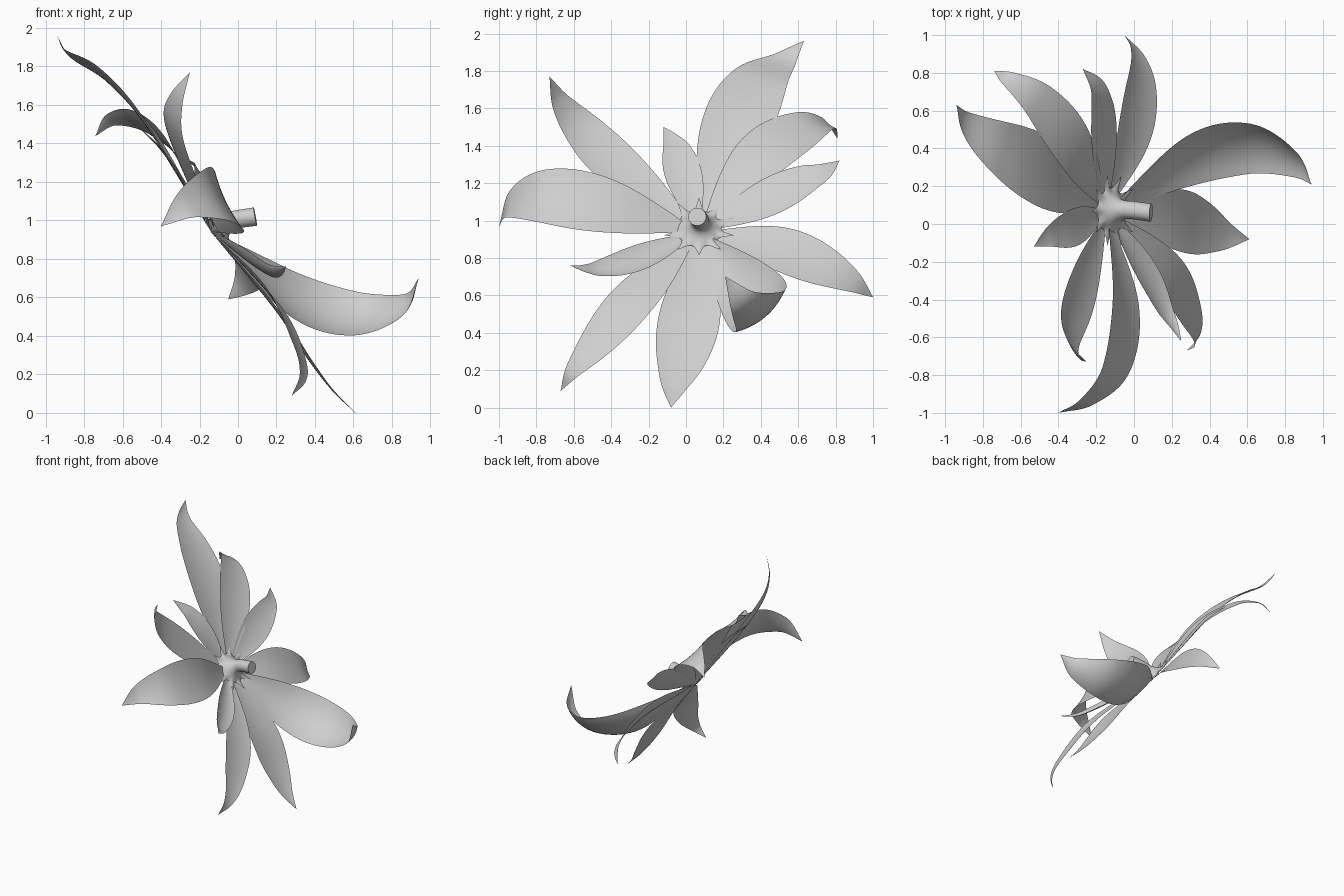
import bpy, bmesh, math
from mathutils import Vector

if "Cube" in bpy.data.objects:
    bpy.data.objects.remove(bpy.data.objects["Cube"])

grey = bpy.data.materials.new("soft_grey")
grey.use_nodes = True
grey.diffuse_color = (0.62, 0.62, 0.62, 1)
grey.node_tree.nodes["Principled BSDF"].inputs["Base Color"].default_value = (0.62, 0.62, 0.62, 1)

CENTRE = Vector((-0.14, 0.07, 0.94))
FACING = Vector((0.79, 0, 0.61)).normalized()


def finish(name, bm):
    mesh = bpy.data.meshes.new(name)
    bm.to_mesh(mesh)
    bm.free()
    obj = bpy.data.objects.new(name, mesh)
    bpy.context.collection.objects.link(obj)
    mesh.materials.append(grey)
    bpy.ops.object.select_all(action='DESELECT')
    obj.select_set(True)
    bpy.context.view_layer.objects.active = obj
    bpy.ops.object.shade_smooth_by_angle(angle=math.radians(50))


def smooth_path(points, steps):
    """Catmull-Rom curve through the points."""
    pts = [2 * points[0] - points[1]] + points + [2 * points[-1] - points[-2]]
    path = []
    for a, b, c, d in zip(pts, pts[1:], pts[2:], pts[3:]):
        for k in range(steps):
            t = k / steps
            path.append(0.5 * (2 * b + (c - a) * t + (2 * a - 5 * b + 4 * c - d) * t ** 2
                               + (3 * b - 3 * c + d - a) * t ** 3))
    return path + [points[-1]]


def petal(name, mid, late, near, tip, half_width, cup=0.05, facing=FACING):
    facing = Vector(facing).normalized()
    path = smooth_path([CENTRE] + [Vector(p) for p in (mid, late, near, tip)], 10)
    dist = [0]
    for a, b in zip(path, path[1:]):
        dist.append(dist[-1] + (b - a).length)
    # one crosswise direction per petal keeps the curled tips untwisted
    crosswise = facing.cross(path[-1] - path[0]).normalized()
    bm = bmesh.new()
    rows, across = [], 10
    for i, p in enumerate(path):
        t = dist[i] / dist[-1]
        tangent = (path[min(i + 1, len(path) - 1)] - path[max(i - 1, 0)]).normalized()
        side = (crosswise - tangent * crosswise.dot(tangent)).normalized()
        up = tangent.cross(side)
        w = half_width * max(math.sin(math.pi * t ** 1.08), 0.004)
        # edges rise toward the facing side, the midrib sinks
        rows.append([bm.verts.new(p + side * w * u + up * w * cup * (2 * u * u - 1))
                     for u in (2 * j / across - 1 for j in range(across + 1))])
    for r, s in zip(rows, rows[1:]):
        for j in range(across):
            bm.faces.new((r[j + 1], r[j], s[j], s[j + 1]))
    bmesh.ops.recalc_face_normals(bm, faces=bm.faces)
    bm.normal_update()
    if sum(f.normal.dot(facing) for f in bm.faces) < 0:
        bmesh.ops.reverse_faces(bm, faces=bm.faces)
    finish(name, bm)


# Petals, clockwise from the top as seen from the stem side
petal("petal_top", (-0.46, 0.26, 1.48), (-0.69, 0.39, 1.74), (-0.88, 0.53, 1.86),
      (-0.94, 0.63, 1.96), 0.19)
petal("petal_top_curled", (-0.31, 0.39, 1.33), (-0.5, 0.64, 1.5), (-0.65, 0.76, 1.52),
      (-0.74, 0.81, 1.44), 0.155)
petal("petal_back_upper", (-0.16, 0.42, 1.11), (-0.175, 0.62, 1.21), (-0.2, 0.73, 1.26),
      (-0.27, 0.82, 1.32), 0.12)
petal("petal_back_lower", (-0.01, 0.46, 0.86), (0.04, 0.74, 0.75), (0.02, 0.9, 0.67),
      (-0.05, 1.0, 0.59), 0.15)
petal("petal_outward_curled", (0.26, 0.34, 0.61), (0.6, 0.41, 0.5), (0.86, 0.32, 0.55),
      (0.94, 0.21, 0.7), 0.195, 0.12, (0.28, -0.56, 0.64))
petal("petal_bottom", (0.19, 0.03, 0.55), (0.37, -0.02, 0.28), (0.49, -0.06, 0.12),
      (0.61, -0.08, 0.0), 0.165)
petal("petal_front_bottom", (0.18, -0.26, 0.6), (0.31, -0.49, 0.33), (0.335, -0.61, 0.19),
      (0.28, -0.67, 0.09), 0.125)
petal("petal_front_small", (0.07, -0.27, 0.79), (0.16, -0.45, 0.74), (0.21, -0.54, 0.74),
      (0.25, -0.62, 0.76), 0.085, 0.12)
petal("petal_front", (-0.05, -0.4, 1.07), (-0.1, -0.76, 1.13), (-0.25, -0.94, 1.09),
      (-0.4, -1.0, 0.97), 0.175, 0.05, (0.9, 0, 0.44))
petal("petal_front_upper", (-0.27, -0.33, 1.26), (-0.34, -0.55, 1.48), (-0.32, -0.67, 1.63),
      (-0.25, -0.73, 1.77), 0.135)
petal("petal_top_small", (-0.3, -0.01, 1.23), (-0.41, -0.05, 1.38), (-0.47, -0.08, 1.44),
      (-0.53, -0.12, 1.5), 0.1)

# Pointed collar flaring into the stem
bm = bmesh.new()
stem_path = smooth_path([CENTRE + FACING * 0.035, Vector((-0.03, 0.075, 1.0)), Vector((0.09, 0.06, 1.02))], 6)
stem_end = Vector((0.98, -0.05, 0.18)).normalized()
radii = [0.11, 0.085, 0.07, 0.058, 0.052, 0.048]
segments = 80
rings = []


def ring(centre, axis, radius, spike=0.0):
    u = Vector((0, 1, 0)).cross(axis).normalized()
    v = axis.cross(u)
    verts = []
    for k in range(segments):
        a = math.tau * k / segments
        point = spike * (1 - abs(math.sin(5 * a))) ** 1.5
        outward = u * math.cos(a) + v * math.sin(a)
        # collar points lift a little toward the stem
        verts.append(bm.verts.new(centre + outward * (radius + point) + axis * point * 0.3))
    rings.append(verts)


ring(stem_path[0] - FACING * 0.01, FACING, 0.12, 0.075)
for i, p in enumerate(stem_path):
    blend = i / (len(stem_path) - 1)
    ring(p, FACING.lerp(stem_end, blend).normalized(), radii[min(i, 5)])
for r, s in zip(rings, rings[1:]):
    for k in range(segments):
        n = (k + 1) % segments
        bm.faces.new((r[k], r[n], s[n], s[k]))
bm.faces.new(rings[-1])
finish("stem_and_collar", bm)
